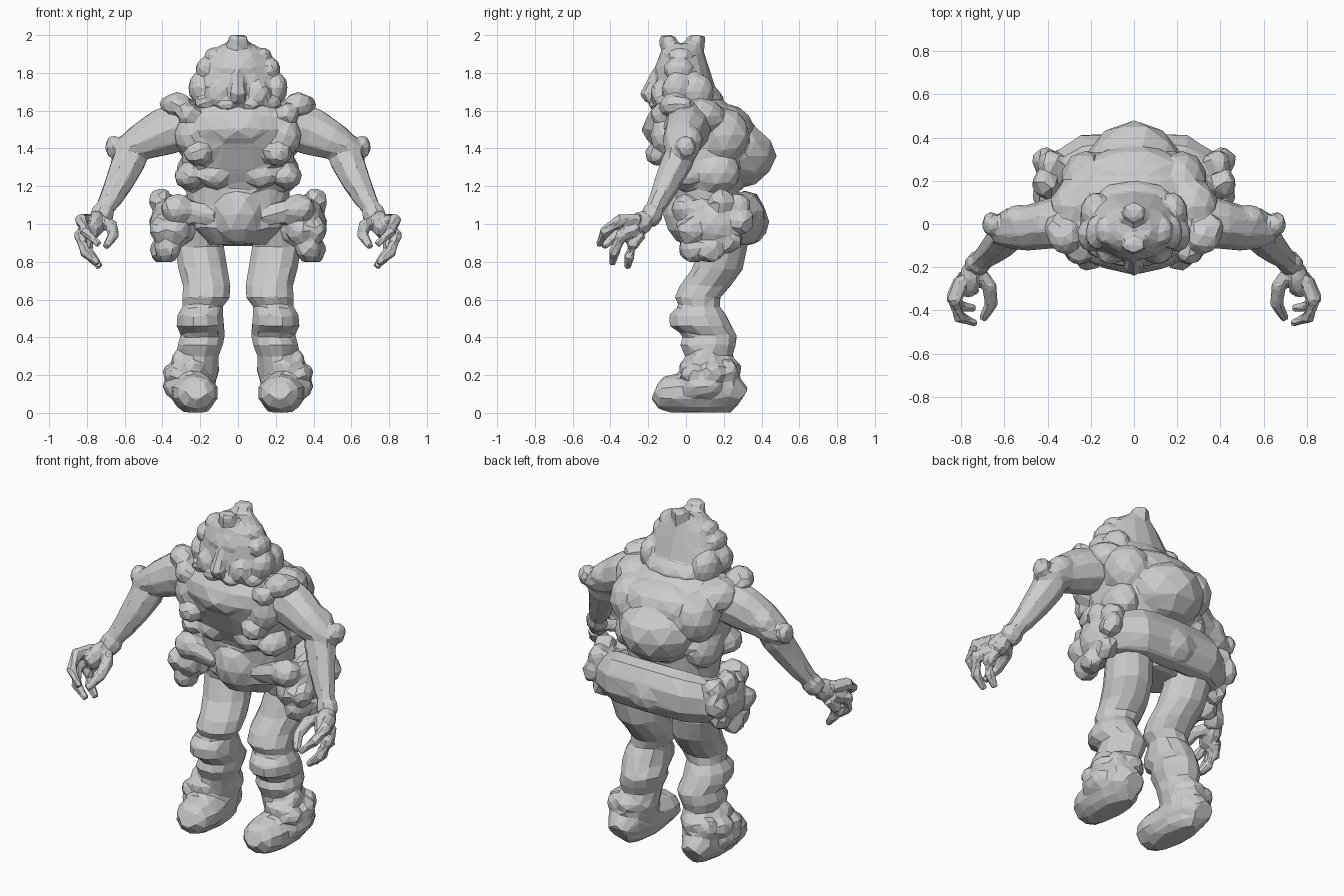
import bpy, bmesh, math, random
from mathutils import Vector

random.seed(4)
grey = bpy.data.materials.new("stone grey")
grey.diffuse_color = (0.6, 0.6, 0.6, 1)


def sgn_pow(a, p):
    return math.copysign(abs(a) ** p, a)


def loft(bm, rings, n=12, flat=True, side=(0, 1, 0), p=1.0):
    """Skin rings (x, y, z, ra, rb): level rings if flat, else square to the path; p < 1 is boxier."""
    pts = [Vector(r[:3]) for r in rings]
    loops = []
    for i, r in enumerate(rings):
        u, v = Vector((1, 0, 0)), Vector((0, 1, 0))
        if not flat:
            t = (pts[min(i + 1, len(pts) - 1)] - pts[max(i - 1, 0)]).normalized()
            u = t.cross(Vector(side)).normalized()
            v = t.cross(u)
        loop = []
        for k in range(n):
            a = 2 * math.pi * (k + 0.5) / n
            loop.append(bm.verts.new(pts[i] + u * r[3] * sgn_pow(math.cos(a), p)
                                     + v * r[4] * sgn_pow(math.sin(a), p)))
        loops.append(loop)
    faces = []
    for a, b in zip(loops, loops[1:]):
        for k in range(n):
            faces.append(bm.faces.new((a[k], a[(k + 1) % n], b[(k + 1) % n], b[k])))
    faces += [bm.faces.new(loops[0]), bm.faces.new(loops[-1])]
    bmesh.ops.recalc_face_normals(bm, faces=faces)


def lump(bm, c, r, rough=0.1, sub=2):
    """Faceted, slightly irregular boulder."""
    for v in bmesh.ops.create_icosphere(bm, subdivisions=sub, radius=1)["verts"]:
        s = 1 + random.uniform(-rough, rough)
        v.co = Vector(c) + Vector([v.co[i] * r[i] * s for i in range(3)])


def finish(name, bm, fuse=True, ratio=0.1, mirror_first=True, voxel=0.016):
    """Fuse overlapping masses into one chiselled skin, mirrored across x."""
    me = bpy.data.meshes.new(name)
    bm.to_mesh(me)
    bm.free()
    me.materials.append(grey)
    ob = bpy.data.objects.new(name, me)
    bpy.context.collection.objects.link(ob)

    def mirror():
        ob.modifiers.new("mirror", 'MIRROR').use_mirror_merge = False
    if mirror_first:
        mirror()
    if fuse:
        m = ob.modifiers.new("fuse", 'REMESH')
        m.mode, m.voxel_size = 'VOXEL', voxel
        m = ob.modifiers.new("chisel", 'DECIMATE')
        m.ratio = ratio
    if not mirror_first:
        mirror()


# Torso: trunk, chest plate, belly, humped back and chest boulders
b = bmesh.new()
loft(b, [(0, 0.14, 0.89, 0.16, 0.13), (0, 0.12, 0.98, 0.25, 0.18),
         (0, 0.11, 1.10, 0.27, 0.17), (0, 0.11, 1.20, 0.28, 0.18),
         (0, 0.08, 1.30, 0.30, 0.21), (0, 0.05, 1.40, 0.30, 0.23),
         (0, 0.03, 1.50, 0.31, 0.25), (0, 0.03, 1.57, 0.30, 0.24),
         (0, 0.03, 1.63, 0.24, 0.20), (0, 0.03, 1.68, 0.18, 0.14)], 16, p=0.8)
for c, r in [((0, 0.02, 1.05), (0.145, 0.14, 0.17)), ((0, -0.06, 1.50), (0.24, 0.18, 0.11)),
             ((0, 0.25, 1.36), (0.23, 0.23, 0.18)), ((0, 0.20, 1.51), (0.26, 0.165, 0.13)),
             ((0.22, 0.20, 1.47), (0.12, 0.14, 0.15)), ((0.21, -0.14, 1.37), (0.075, 0.08, 0.065)),
             ((0.26, -0.02, 1.25), (0.08, 0.11, 0.07)), ((0.25, -0.09, 1.47), (0.09, 0.10, 0.11)),
             ((0.12, -0.07, 1.26), (0.09, 0.06, 0.07)), ((0.24, 0.16, 1.27), (0.09, 0.13, 0.11)),
             ((0.32, -0.06, 1.63), (0.08, 0.08, 0.07)), ((0.37, -0.02, 1.63), (0.045, 0.06, 0.05)),
             ((0.26, -0.13, 1.58), (0.06, 0.06, 0.06)), ((0.27, 0.08, 1.57), (0.12, 0.13, 0.10))]:
    lump(b, c, r, 0.02)
finish("torso", b, ratio=0.05)

# Head: hooded cone with brow, nose, cheek boulders and two crests
b = bmesh.new()
loft(b, [(0, -0.04, 1.60, 0.16, 0.12), (0, 0.00, 1.65, 0.21, 0.18),
         (0, -0.01, 1.74, 0.225, 0.16), (0, -0.02, 1.84, 0.19, 0.138),
         (0, -0.02, 1.91, 0.15, 0.115), (0, -0.01, 1.955, 0.08, 0.09)], 14)
loft(b, [(0, -0.18, 1.64, 0.03, 0.035), (0, -0.19, 1.69, 0.05, 0.055),
         (0, -0.17, 1.76, 0.035, 0.035), (0, -0.15, 1.81, 0.02, 0.03)], 6)
loft(b, [(0, -0.05, 1.88, 0.06, 0.05), (0, -0.085, 1.94, 0.062, 0.055),
         (0, -0.095, 1.98, 0.06, 0.045), (0, -0.10, 2.0, 0.045, 0.035)], 6)
loft(b, [(0, 0.03, 1.90, 0.07, 0.065), (0, 0.045, 1.96, 0.06, 0.055),
         (0, 0.06, 2.0, 0.05, 0.045)], 6)
for c, r in [((0, -0.065, 1.82), (0.14, 0.105, 0.10)), ((0.11, -0.14, 1.69), (0.06, 0.05, 0.07)),
             ((0.16, -0.09, 1.64), (0.07, 0.07, 0.05)), ((0.205, -0.05, 1.72), (0.06, 0.08, 0.08)),
             ((0.175, -0.04, 1.82), (0.05, 0.08, 0.06)), ((0.13, -0.03, 1.89), (0.05, 0.07, 0.045)),
             ((0.06, -0.15, 1.63), (0.06, 0.05, 0.035)), ((0.18, 0.05, 1.70), (0.07, 0.10, 0.10)),
             ((0.0, 0.09, 1.66), (0.20, 0.11, 0.09))]:
    lump(b, c, r, 0.04)
finish("head", b, ratio=0.10, voxel=0.014)

# Waist roll round the back, with slanting clusters of hip boulders and front straps
b = bmesh.new()
roll = []
for i in range(15):
    a = math.radians(-15 + 210 * i / 14)
    s = max(0, math.sin(a))
    roll.append((0.325 * sgn_pow(math.cos(a), 0.6), 0.12 + 0.205 * sgn_pow(math.sin(a), 0.6),
                 0.99 + 0.04 * s, 0.10 + 0.015 * (i % 2) * (i != 7), 0.115 + 0.035 * s))
loft(b, roll, 9, flat=False, side=(0, 0, 1))
for i in range(8):
    a = 2 * math.pi * i / 8
    u, w = 0.16 * math.cos(a), 0.10 * math.sin(a)
    lump(b, (0.385 + 0.025 * (i % 2), 0.16 + 0.72 * u - 0.69 * w, 0.99 + 0.69 * u + 0.72 * w),
         (0.06, 0.07, 0.07), 0.15)
for c, r in [((0.39, 0.16, 1.0), (0.08, 0.12, 0.11)), ((0.32, 0.00, 1.08), (0.09, 0.08, 0.08)),
             ((0.37, 0.04, 0.87), (0.07, 0.08, 0.08)), ((0.33, 0.02, 0.97), (0.08, 0.08, 0.08)),
             ((0, 0.34, 1.01), (0.14, 0.095, 0.12))]:
    lump(b, c, r, 0.08)
loft(b, [(0.12, -0.01, 1.04, 0.06, 0.05), (0.22, -0.01, 1.06, 0.065, 0.05),
         (0.32, 0.01, 1.08, 0.07, 0.05)], 6, flat=False)
finish("waist_roll", b, ratio=0.065)

# Arms with elbow spur and wrist band
b = bmesh.new()
loft(b, [(0.20, 0.02, 1.53, 0.13, 0.13), (0.30, 0.01, 1.52, 0.135, 0.13),
         (0.40, 0.00, 1.485, 0.13, 0.115), (0.50, -0.02, 1.44, 0.105, 0.105),
         (0.58, -0.02, 1.40, 0.08, 0.095), (0.65, -0.03, 1.37, 0.05, 0.06)], 10, flat=False)
loft(b, [(0.55, 0.00, 1.42, 0.07, 0.07), (0.575, -0.04, 1.34, 0.095, 0.085),
         (0.62, -0.09, 1.24, 0.082, 0.075), (0.67, -0.135, 1.14, 0.065, 0.06),
         (0.72, -0.18, 1.06, 0.045, 0.045), (0.74, -0.20, 1.00, 0.045, 0.04)], 8, flat=False)
loft(b, [(0.695, -0.16, 1.09, 0.045, 0.045), (0.715, -0.175, 1.06, 0.065, 0.058),
         (0.735, -0.195, 1.02, 0.06, 0.055)], 8, flat=False)
lump(b, (0.66, 0.00, 1.41), (0.045, 0.055, 0.06))
lump(b, (0.53, 0.02, 1.45), (0.08, 0.07, 0.07), 0.05)
finish("arm", b, ratio=0.07, mirror_first=False, voxel=0.013)

# Hands with curled fingers
b = bmesh.new()
loft(b, [(0.74, -0.19, 1.04, 0.04, 0.04), (0.75, -0.23, 1.01, 0.065, 0.055),
         (0.765, -0.28, 0.98, 0.065, 0.05), (0.78, -0.32, 0.96, 0.045, 0.04)],
     8, flat=False, side=(1, 0, 0))
fingers = [[(0.79, -0.25, 1.02), (0.83, -0.35, 1.02), (0.81, -0.43, 0.96), (0.735, -0.46, 0.89)],
           [(0.80, -0.26, 0.98), (0.835, -0.34, 0.94), (0.81, -0.38, 0.85), (0.74, -0.39, 0.79)],
           [(0.78, -0.24, 0.95), (0.80, -0.28, 0.90), (0.78, -0.30, 0.83), (0.73, -0.31, 0.77)],
           [(0.72, -0.22, 1.01), (0.67, -0.29, 0.99), (0.66, -0.37, 0.94), (0.70, -0.44, 0.88)]]
for path in fingers:
    loft(b, [(*p, r, r) for p, r in zip(path, (0.036, 0.036, 0.031, 0.02))],
         6, flat=False, side=(0.3, 0.2, 0.9))
    lump(b, path[1], (0.038, 0.038, 0.038), sub=1)
finish("hand", b, ratio=0.12, mirror_first=False, voxel=0.009)

# Legs: thigh, bulging knee and shin folds, fused with boots and cuff boulders
b = bmesh.new()
loft(b, [(0.18, 0.18, 1.02, 0.14, 0.15), (0.205, 0.20, 0.88, 0.135, 0.13),
         (0.185, 0.165, 0.76, 0.135, 0.14), (0.165, 0.10, 0.67, 0.13, 0.14),
         (0.17, 0.06, 0.61, 0.13, 0.125), (0.185, 0.07, 0.565, 0.11, 0.11),
         (0.20, 0.06, 0.52, 0.125, 0.155), (0.20, 0.075, 0.46, 0.13, 0.17),
         (0.185, 0.13, 0.41, 0.12, 0.145), (0.20, 0.115, 0.36, 0.125, 0.155),
         (0.205, 0.12, 0.30, 0.105, 0.13), (0.225, 0.145, 0.25, 0.125, 0.15),
         (0.24, 0.14, 0.12, 0.12, 0.13)], 12)
loft(b, [(0.22, -0.165, 0.12, 0.06, 0.05), (0.22, -0.13, 0.105, 0.10, 0.088),
         (0.225, -0.06, 0.105, 0.125, 0.10), (0.235, 0.04, 0.11, 0.125, 0.11),
         (0.24, 0.14, 0.12, 0.125, 0.11), (0.245, 0.24, 0.12, 0.105, 0.10),
         (0.245, 0.30, 0.08, 0.06, 0.055)], 10, flat=False, side=(0, 0, 1))
loft(b, [(0.225, 0.07, 0.002, 0.06, 0.17), (0.23, 0.07, 0.035, 0.10, 0.21),
         (0.235, 0.07, 0.08, 0.11, 0.22)], 12)
for c, r in [((0.33, 0.04, 0.20), (0.06, 0.07, 0.06)), ((0.345, 0.14, 0.21), (0.055, 0.07, 0.06)),
             ((0.30, 0.22, 0.22), (0.06, 0.06, 0.07)), ((0.22, 0.235, 0.23), (0.07, 0.06, 0.06)),
             ((0.14, 0.15, 0.23), (0.045, 0.08, 0.06)), ((0.25, 0.02, 0.24), (0.08, 0.06, 0.05)),
             ((0.35, 0.09, 0.14), (0.05, 0.10, 0.06)), ((0.31, 0.09, 0.28), (0.045, 0.07, 0.05))]:
    lump(b, c, r, 0.1)
finish("booted_leg", b, ratio=0.05, mirror_first=False)
